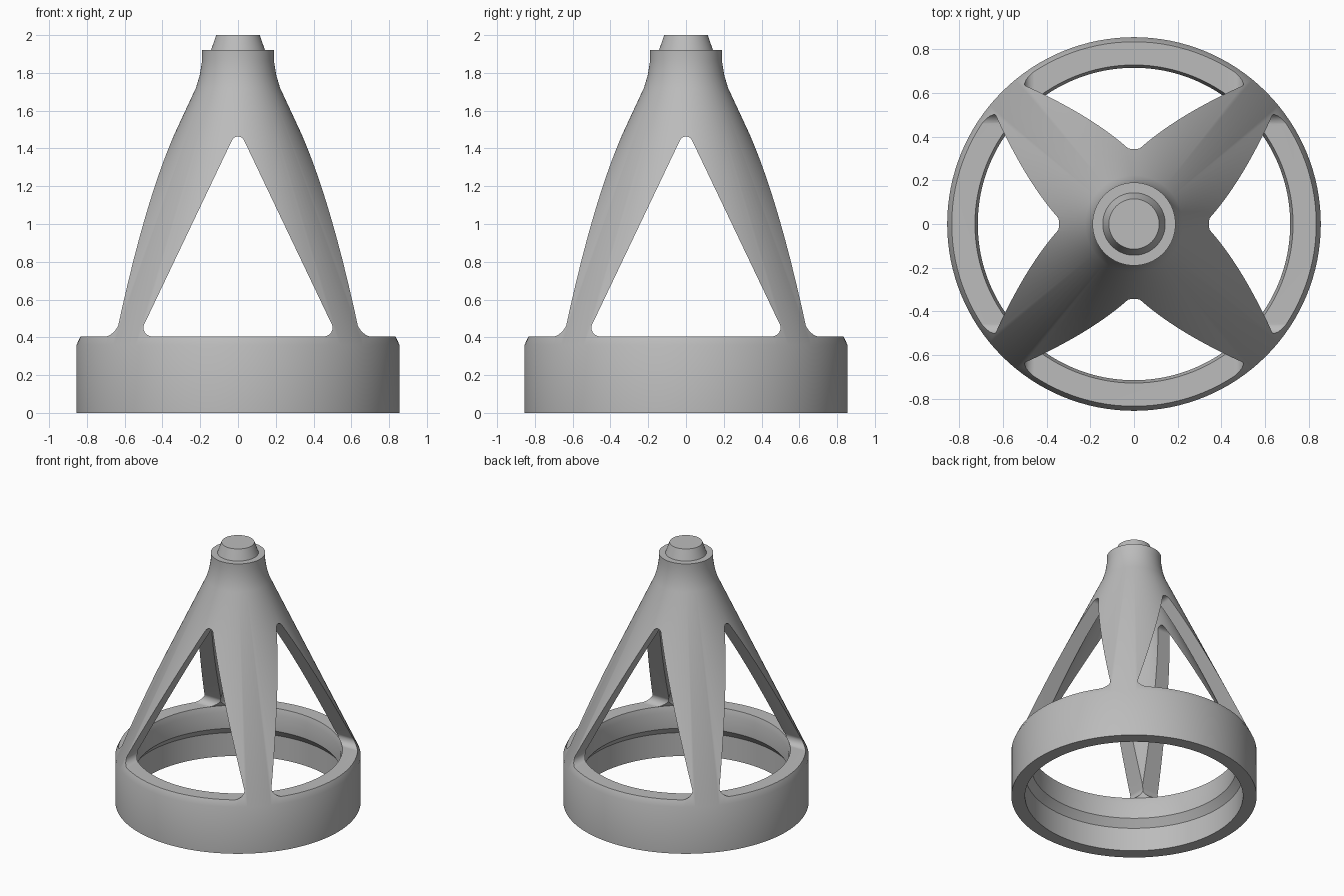
import bpy
import bmesh
from math import radians, tan, pi
from mathutils import Matrix, Vector

cube = bpy.data.objects.get("Cube")
if cube:
    bpy.data.objects.remove(cube, do_unlink=True)

SEGMENTS = 128
grey = bpy.data.materials.new("neutral_grey")
grey.diffuse_color = (0.5, 0.5, 0.5, 1)
grey.use_nodes = True
grey.node_tree.nodes["Principled BSDF"].inputs["Base Color"].default_value = (0.5, 0.5, 0.5, 1)


def make_object(name, bm):
    bmesh.ops.recalc_face_normals(bm, faces=bm.faces)
    mesh = bpy.data.meshes.new(name)
    bm.to_mesh(mesh)
    bm.free()
    mesh.materials.append(grey)
    obj = bpy.data.objects.new(name, mesh)
    bpy.context.collection.objects.link(obj)
    return obj


def lathe(name, profile):
    """Revolve (radius, height) points around the z axis."""
    bm = bmesh.new()
    verts = [bm.verts.new((r, 0, z)) for r, z in profile]
    edges = [bm.edges.new(pair) for pair in zip(verts, verts[1:])]
    bmesh.ops.spin(bm, geom=verts + edges, cent=(0, 0, 0), axis=(0, 0, 1),
                   angle=2 * pi, steps=SEGMENTS, use_merge=False)
    bmesh.ops.remove_doubles(bm, verts=bm.verts, dist=1e-5)
    return make_object(name, bm)


def rounded_corner(prev, corner, following, radius, steps=8):
    """Arc points that replace one sharp corner of an outline."""
    a, b = (prev - corner).normalized(), (following - corner).normalized()
    half = a.angle(b) / 2
    start = corner + a * (radius / tan(half))
    end = corner + b * (radius / tan(half))
    centre = corner + (a + b).normalized() * (start - corner).length / (a + b).normalized().dot(a)
    u, v = start - centre, end - centre
    return [centre + u.lerp(v, i / steps).normalized() * radius for i in range(steps + 1)]


def window_cutter(name, turn):
    """Long triangular prism with rounded edges."""
    tri = [Vector(p) for p in ((-0.527, 0.405), (0.527, 0.405), (0, 1.51))]
    outline = []
    for i, radius in enumerate((0.045, 0.045, 0.035)):
        outline += rounded_corner(tri[i - 1], tri[i], tri[(i + 1) % 3], radius)
    bm = bmesh.new()
    face = bm.faces.new([bm.verts.new((p.x, -1.2, p.y)) for p in outline])
    side = bmesh.ops.extrude_face_region(bm, geom=[face])
    moved = [g for g in side["geom"] if isinstance(g, bmesh.types.BMVert)]
    bmesh.ops.translate(bm, verts=moved, vec=(0, 2.4, 0))
    bm.transform(Matrix.Rotation(turn, 4, "Z"))
    cutter = make_object(name, bm)
    cutter.hide_render = True
    return cutter


# Hollow cone, base ring and blunt tip as one closed shell
shell = lathe("conical_frame", [
    # outside, from the tip down
    (0, 2.0), (0.115, 2.0), (0.143, 1.92), (0.19, 1.92), (0.19, 1.865),
    (0.202, 1.79), (0.223, 1.72), (0.855, 0.36), (0.855, 0),
    # inside, from the stepped ring up
    (0.76, 0), (0.76, 0.18), (0.715, 0.235), (0.715, 0.36), (0.728, 0.405),
    (0.119, 1.72), (0.119, 1.82), (0, 1.82),
])

# Two crossing prisms open four windows and leave four legs
bpy.context.view_layer.objects.active = shell
shell.select_set(True)
for name, turn in (("front_back_cutter", 0), ("side_cutter", radians(90))):
    cutter = window_cutter(name, turn)
    cut = shell.modifiers.new(name, "BOOLEAN")
    cut.operation = "DIFFERENCE"
    cut.solver = "EXACT"
    cut.object = cutter
    bpy.ops.object.modifier_apply(modifier=name)
    bpy.data.objects.remove(cutter, do_unlink=True)

bpy.ops.object.shade_smooth_by_angle(angle=radians(30))
